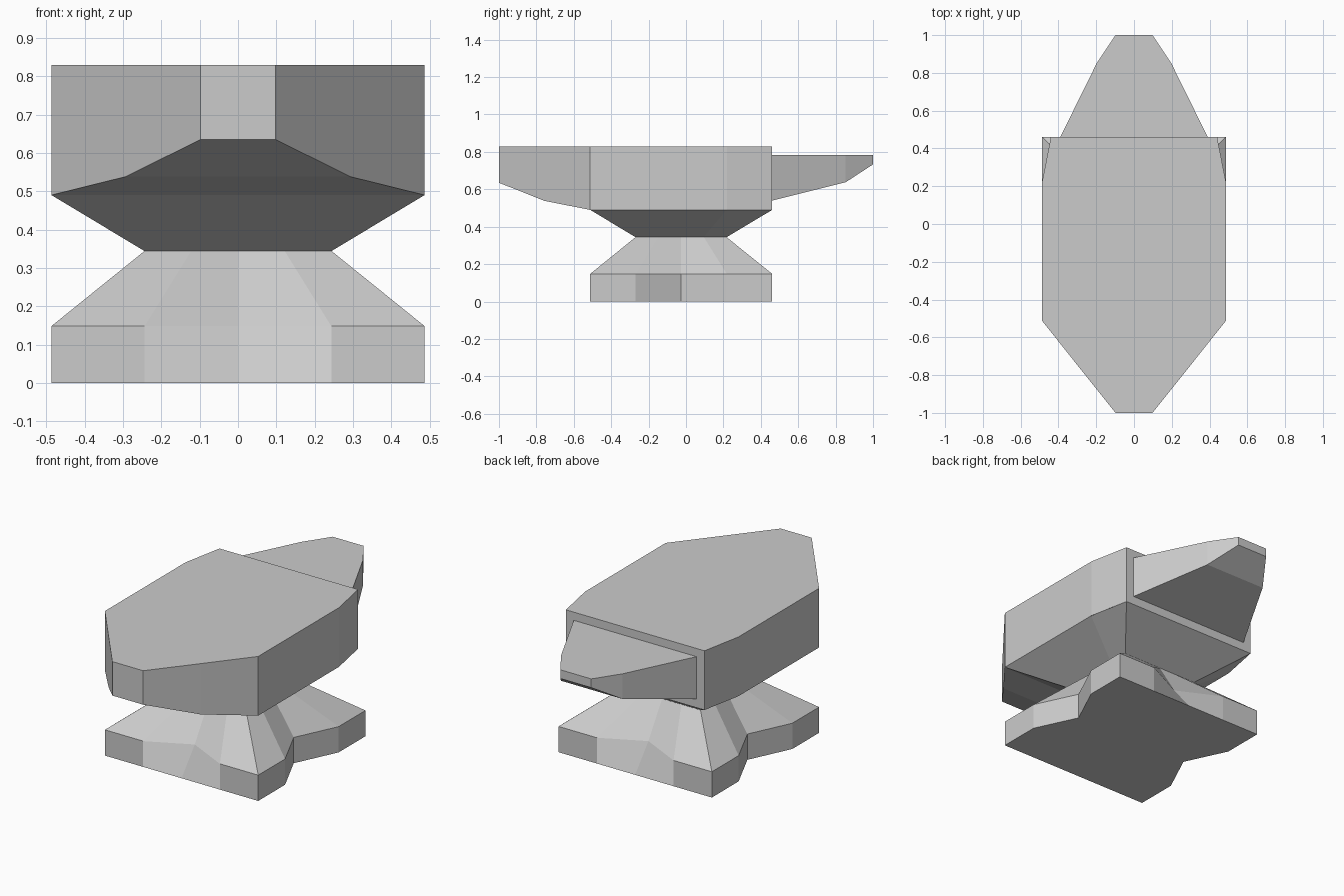
import bpy, bmesh

if "Cube" in bpy.data.objects:
    bpy.data.objects.remove(bpy.data.objects["Cube"])


def loft(name, rings, cap_start=True, cap_end=True, drop=None):
    """Skin consecutive rings of equal point count into one flat-shaded object."""
    bm = bmesh.new()
    loops = [[bm.verts.new(p) for p in ring] for ring in rings]
    n = len(loops[0])
    for a, b in zip(loops, loops[1:]):
        for i in range(n):
            j = (i + 1) % n
            bm.faces.new((a[i], a[j], b[j], b[i]))
    if cap_start:
        bm.faces.new(loops[0][::-1])
    if cap_end:
        bm.faces.new(loops[-1])
    bmesh.ops.recalc_face_normals(bm, faces=bm.faces[:])
    # remove faces hidden where another part joins
    if drop is not None:
        hidden = [f for f in bm.faces if all(abs(v.co.z - drop) < 1e-4 for v in f.verts)]
        bmesh.ops.delete(bm, geom=hidden, context='FACES')
    me = bpy.data.meshes.new(name)
    bm.to_mesh(me)
    bm.free()
    ob = bpy.data.objects.new(name, me)
    bpy.context.collection.objects.link(ob)
    return ob


def plan_ring(z, hx, y0, y1, side_notch=0.0, end_notch=0.0, back_hx=None):
    """Rectangle with four segments per side; middle points may be pushed inwards."""
    bx = hx if back_hx is None else back_hx
    q = [0, 0.25, 0.5, 0.75]
    pts = []
    for t in q:
        pts.append((hx * (2 * t - 1), y0 + (end_notch if t == 0.5 else 0), z))
    for t in q:
        pts.append((hx - (side_notch if t == 0.5 else 0), y0 + (y1 - y0) * t, z))
    for t in q:
        pts.append((bx * (1 - 2 * t), y1 - (end_notch if t == 0.5 else 0), z))
    for t in q:
        x = -bx if t == 0 else -hx + (side_notch if t == 0.5 else 0)
        pts.append((x, y1 + (y0 - y1) * t, z))
    return pts


def section(y, hx, zb, zt):
    """Rectangular cross-section across the body at depth y."""
    return [(-hx, y, zb), (hx, y, zb), (hx, y, zt), (-hx, y, zt)]


# notched foot, waist and flare up to the body
loft("pedestal", [
    plan_ring(0.0, 0.487, -0.512, 0.461, side_notch=0.115),
    plan_ring(0.148, 0.487, -0.512, 0.461, side_notch=0.115, end_notch=0.12),
    plan_ring(0.344, 0.244, -0.27, 0.217),
    plan_ring(0.49, 0.487, -0.512, 0.461, back_hx=0.44),
], cap_end=False)

# main block with tapered heel
TOP = 0.83
loft("body", [
    section(-1.0, 0.098, 0.635, TOP),
    section(-0.756, 0.293, 0.538, TOP),
    section(-0.512, 0.487, 0.49, TOP),
    section(0.22, 0.487, 0.49, TOP),
    section(0.461, 0.44, 0.49, TOP),
], drop=0.49)

# horn at the back
HORN_TOP = 0.783
loft("horn", [
    section(0.461, 0.39, 0.54, HORN_TOP),
    section(0.854, 0.196, 0.638, HORN_TOP),
    section(1.0, 0.098, 0.733, HORN_TOP),
], cap_start=False)
